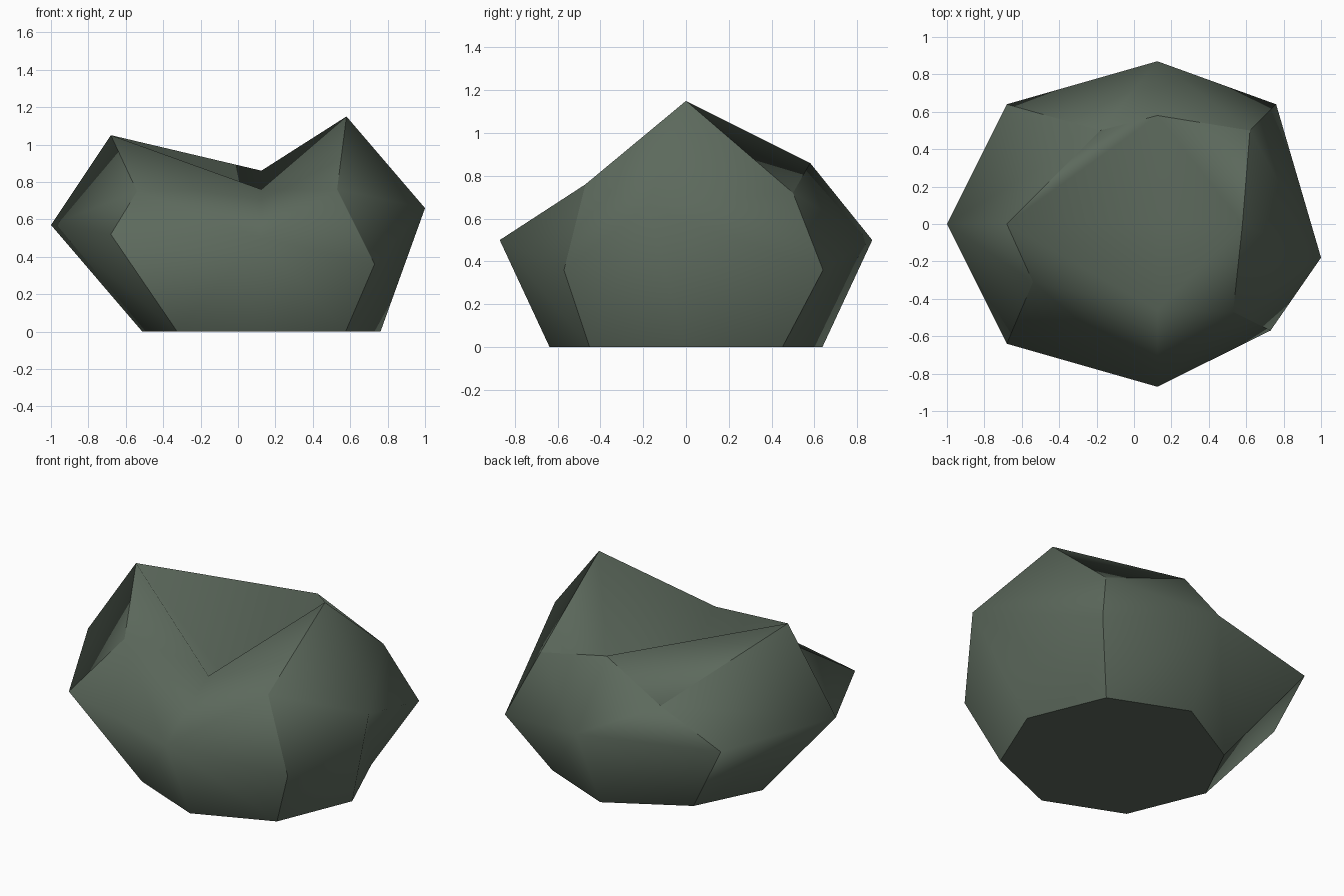
import bpy, bmesh, math

if "Cube" in bpy.data.objects:
    bpy.data.objects.remove(bpy.data.objects["Cube"])

N = 8          # sides of every ring
CX = 0.125     # ring centre in x

# Foot ring: regular octagon with one corner chipped inward
foot = [(CX + 0.637 * math.cos(i * math.tau / N),
         0.637 * math.sin(i * math.tau / N), 0) for i in range(N)]
foot[3] = (-0.32, 0.385, 0)

# Irregular waist and crown rings, counter-clockwise from +x
waist = [(1.0, -0.18, 0.66), (0.76, 0.64, 0.36), (0.125, 0.87, 0.50), (-0.68, 0.64, 0.52),
         (-1.0, 0.0, 0.57), (-0.68, -0.64, 0.52), (0.125, -0.87, 0.50), (0.73, -0.57, 0.36)]
crown = [(0.58, 0.0, 1.15), (0.62, 0.50, 0.72), (0.125, 0.58, 0.86), (-0.18, 0.50, 0.61),
         (-0.68, 0.0, 1.05), (-0.54, -0.31, 0.75), (0.125, -0.46, 0.76), (0.53, -0.47, 0.76)]

bm = bmesh.new()
f, w, c = [[bm.verts.new(p) for p in ring] for ring in (foot, waist, crown)]
hollow = bm.verts.new((CX, 0, 0.32))

# Sides: four patches, each fanned from its middle waist point
for m in range(0, N, 2):
    a, b = (m - 1) % N, m + 1
    rim = [f[a], f[m], f[b], w[b], c[b], c[m], c[a], w[a]]
    for i in range(N):
        bm.faces.new((w[m], rim[i], rim[(i + 1) % N]))

# Flat underside
bm.faces.new(f[::-1])

# Top: corner triangles around a sunken hollow
for i in range(0, N, 2):
    k = (i + 2) % N
    bm.faces.new((c[i], c[i + 1], c[k]))
    bm.faces.new((c[i], c[k], hollow))

# Smooth shading, with creases at the foot, the four corners and the rim except its front
for face in bm.faces:
    face.smooth = True
for i in range(N):
    j = (i + 1) % N
    creases = [(f[i], f[j])]
    if i % 2:
        creases += [(f[i], w[i]), (w[i], c[i])]
    if i not in (5, 6):
        creases.append((c[i], c[j]))
    for a, b in creases:
        bm.edges.get((a, b)).smooth = False

mesh = bpy.data.meshes.new("rock")
bm.to_mesh(mesh)
bm.free()

stone = bpy.data.materials.new("mossy grey stone")
stone.diffuse_color = (0.108, 0.142, 0.108, 1)
stone.use_nodes = True
stone.node_tree.nodes["Principled BSDF"].inputs["Base Color"].default_value = stone.diffuse_color
mesh.materials.append(stone)

rock = bpy.data.objects.new("rock", mesh)
bpy.context.collection.objects.link(rock)
